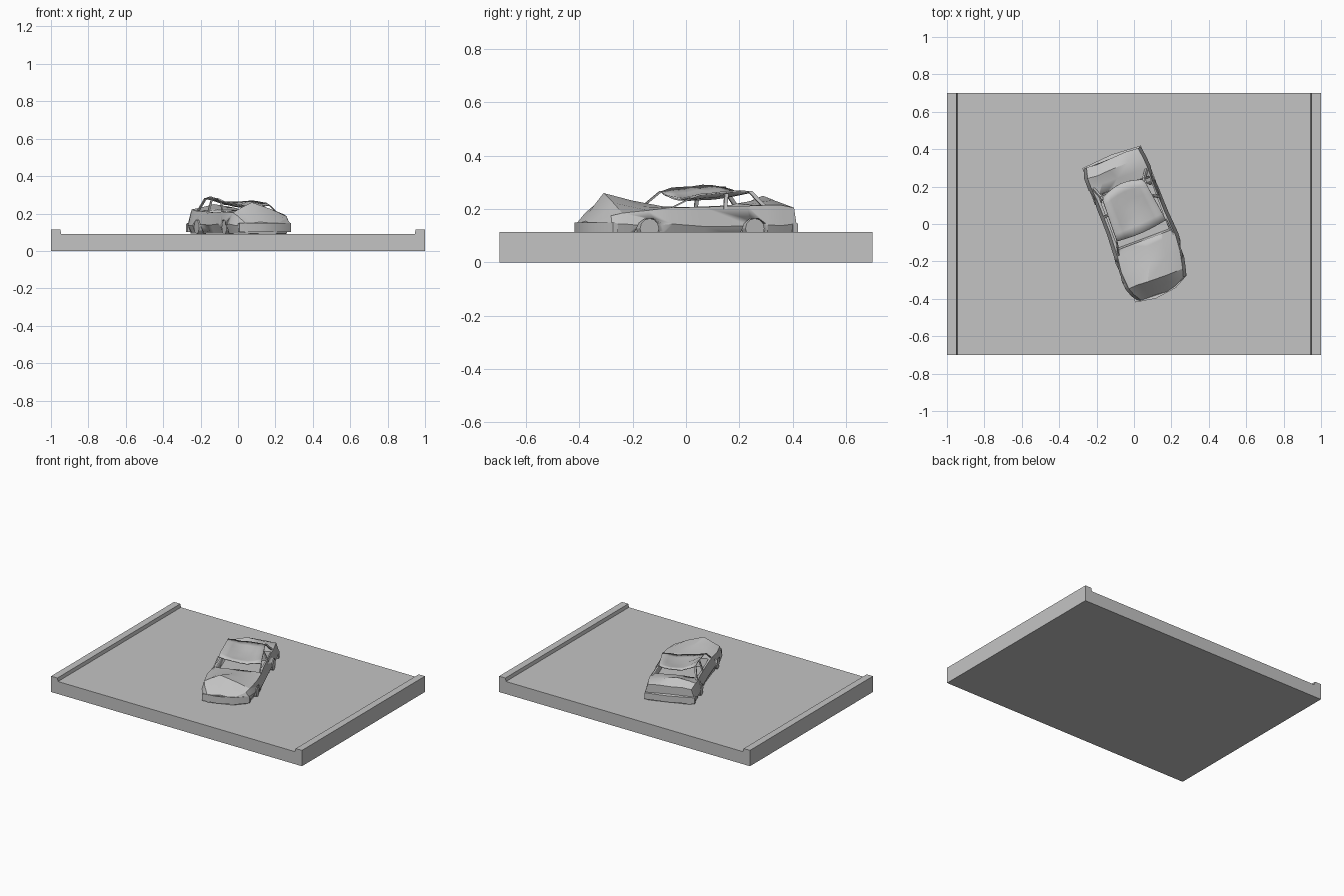
import bpy, bmesh, math, random
from mathutils import Vector, Matrix

if "Cube" in bpy.data.objects:
    bpy.data.objects.remove(bpy.data.objects["Cube"])

random.seed(4)
grey = bpy.data.materials.new("plain_grey")
grey.diffuse_color = (0.55, 0.55, 0.55, 1)
grey.use_nodes = True
grey.node_tree.nodes["Principled BSDF"].inputs["Base Color"].default_value = grey.diffuse_color
TURN = Matrix.Rotation(math.radians(20.5), 4, 'Z')   # car is skewed on the road


def finish(name, bm, turned=True, smooth=25):
    if turned:
        bm.transform(TURN)
    bmesh.ops.recalc_face_normals(bm, faces=bm.faces)
    me = bpy.data.meshes.new(name)
    bm.to_mesh(me)
    bm.free()
    me.materials.append(grey)
    ob = bpy.data.objects.new(name, me)
    bpy.context.collection.objects.link(ob)
    bpy.ops.object.select_all(action='DESELECT')
    ob.select_set(True)
    bpy.context.view_layer.objects.active = ob
    bpy.ops.object.shade_smooth_by_angle(angle=math.radians(smooth))
    return ob


def loft(bm, rings):
    rows = [[bm.verts.new(p) for p in r] for r in rings]
    n = len(rows[0])
    for a, b in zip(rows, rows[1:]):
        for i in range(n):
            j = (i + 1) % n
            bm.faces.new((a[i], a[j], b[j], b[i]))
    bm.faces.new(rows[0])
    bm.faces.new(rows[-1])


def cylinder(bm, x, y, z, r, depth, sides):
    m = Matrix.Translation((x, y, z)) @ Matrix.Rotation(math.pi / 2, 4, 'Y')
    bmesh.ops.create_cone(bm, cap_ends=True, segments=sides, radius1=r,
                          radius2=r, depth=depth, matrix=m)


def beam(bm, a, b, w):
    a, b = Vector(a), Vector(b)
    offs = [(-w, -w), (w, -w), (w, w), (-w, w)]
    loft(bm, [[p + Vector((i * .6, j, 0)) for i, j in offs] for p in (a, b)])


# road slab with a raised kerb along both ends
bm = bmesh.new()
prof = [(-1, 0), (1, 0), (1, .114), (.95, .114), (.945, .09),
        (-.945, .09), (-.95, .114), (-1, .114)]
loft(bm, [[(x, y, z) for x, z in prof] for y in (-.7, .7)])
finish("road_slab", bm, False)

# crumpled body: y, left x, right x, left belt z, right belt z, ridge x, ridge z
stations = [
    (-.395, -.125, .09, .150, .145, -.02, .155),
    (-.355, -.150, .165, .185, .175, -.03, .200),
    (-.315, -.165, .178, .205, .185, -.04, .260),
    (-.220, -.172, .198, .208, .195, .01, .232),
    (-.135, -.162, .205, .210, .205, .02, .212),
    (.000, -.155, .195, .205, .208, .02, .205),
    (.180, -.158, .190, .212, .212, .02, .212),
    (.260, -.165, .192, .215, .215, .00, .230),
    (.315, -.165, .188, .222, .215, -.02, .250),
    (.372, -.150, .180, .200, .205, .01, .205),
]
rings = []
for y, l, r, zl, zr, cx, zc in stations:
    j = lambda: random.uniform(-.006, .006)
    rings.append([(l + .02, y, .092), (l, y + j(), .14 + j()), (l + .018, y, zl),
                  ((l + cx) / 2, y + j(), (zl + zc) / 2 + j()), (cx, y, zc),
                  ((r + cx) / 2, y + j(), (zr + zc) / 2 + j()), (r - .018, y, zr),
                  (r, y + j(), .14 + j()), (r - .02, y, .092)])
bm = bmesh.new()
loft(bm, rings)
body = finish("car_body", bm)


def cut(name, bm):
    cutter = finish(name, bm)
    cutter.hide_render = True
    mod = body.modifiers.new(name, 'BOOLEAN')
    mod.operation = 'DIFFERENCE'
    mod.object = cutter
    mod.solver = 'EXACT'
    bpy.context.view_layer.objects.active = body
    bpy.ops.object.modifier_apply(modifier=name)
    bpy.data.objects.remove(cutter)


# open cabin
bm = bmesh.new()
loft(bm, [[(-.125, y, z), (.165, y, z), (.165, y2, z), (-.125, y2, z)]
          for z, y, y2 in ((.15, -.09, .2), (.4, -.13, .25))])
cut("cabin_cutter", bm)

# wheel arches
axles = (-.217, .205)
bm = bmesh.new()
for y in axles:
    for x in (-.175, .205):
        cylinder(bm, x, y, .115, .053, .11, 10)
cut("arch_cutter", bm)

# flattened wheels
bm = bmesh.new()
for y in axles:
    for x in (-.135, .165):
        cylinder(bm, x, y, .127, .038, .05, 12)
finish("wheels", bm)

# caved-in roof, higher on the left and rear
bm = bmesh.new()
N = 6
corner = {(0, 0): Vector((-.118, -.055, .268)), (1, 0): Vector((.168, -.04, .242)),
          (0, 1): Vector((-.112, .19, .284)), (1, 1): Vector((.132, .205, .268))}
grid = []
for iy in range(N + 1):
    v = iy / N
    row = []
    for ix in range(N + 1):
        u = ix / N
        p = corner[0, 0].lerp(corner[1, 0], u).lerp(corner[0, 1].lerp(corner[1, 1], u), v)
        p.z -= .035 * math.sin(math.pi * u) * (.5 + .5 * math.sin(math.pi * v))
        p.z += random.uniform(-.004, .004) + .01 * math.sin(math.pi * v)
        p.y += (.03 * v - .012 * (1 - v)) * math.sin(math.pi * u)
        row.append(bm.verts.new(p))
    grid.append(row)
for a, b in zip(grid, grid[1:]):
    for i in range(N):
        bm.faces.new((a[i], a[i + 1], b[i + 1], b[i]))
roof = finish("dented_roof", bm, smooth=40)
mod = roof.modifiers.new("thickness", 'SOLIDIFY')
mod.thickness = .006
mod.offset = 0

# bent window pillars: front, middle and rear on each side
bm = bmesh.new()
for side, x in enumerate((-.138, .178)):
    beam(bm, (x, -.135, .2), corner[side, 0], .006)
    beam(bm, (x, .09, .2), corner[side, 0].lerp(corner[side, 1], .6), .007)
    beam(bm, (x - .01 * side, .255, .205), corner[side, 1], .009)
finish("window_pillars", bm)

# torn bumpers
bm = bmesh.new()
for path in ([(-.14, -.385), (-.03, -.404), (.09, -.388), (.17, -.345)],
             [(-.155, .366), (.02, .380), (.181, .370)]):
    loft(bm, [[(x, y - .01, .1), (x, y + .01, .1), (x, y + .01, .145), (x, y - .01, .15)]
              for x, y in path])
finish("bumpers", bm)
